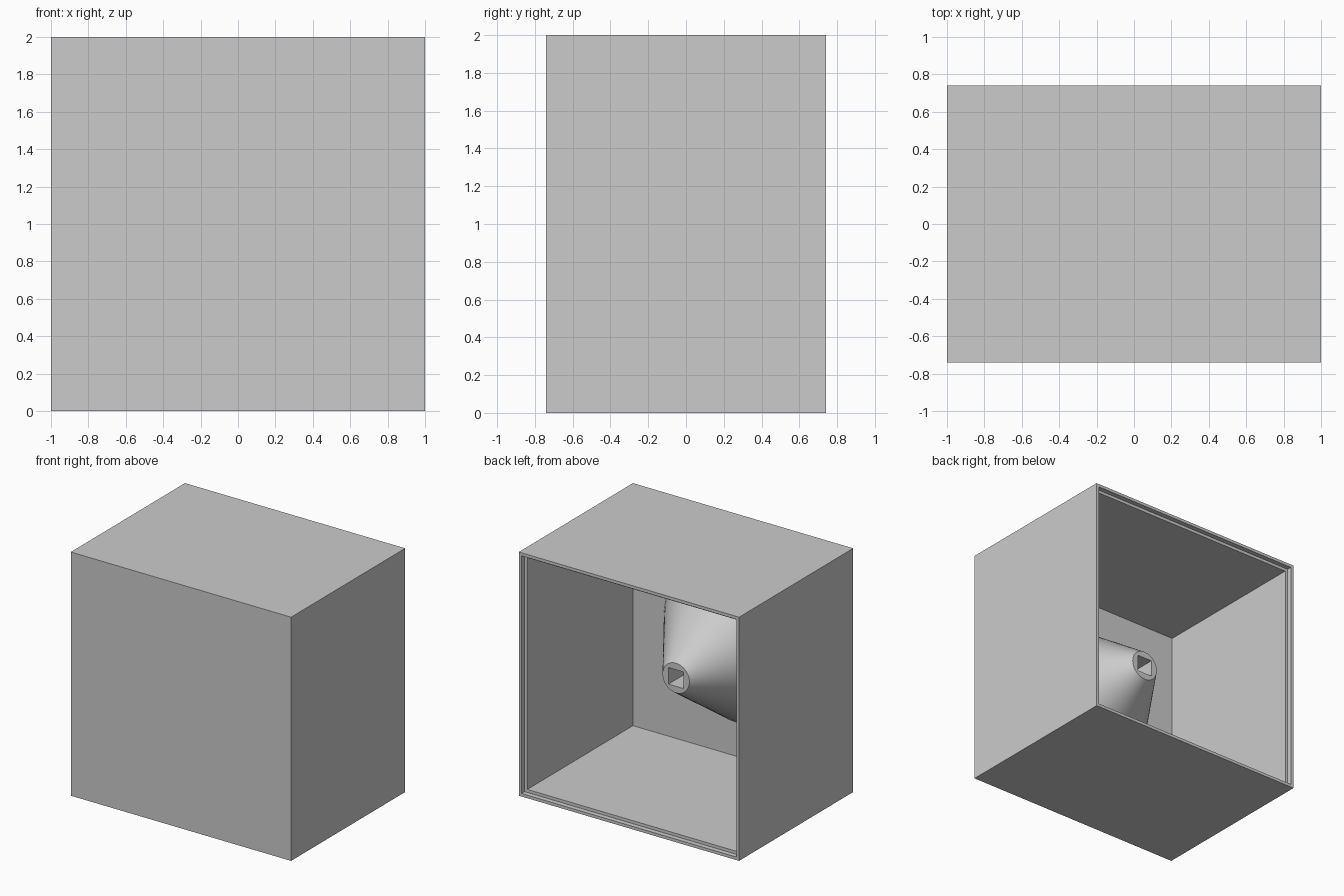
import bpy, bmesh
from math import radians
from mathutils import Matrix, Vector

cube = bpy.data.objects.get("Cube")
if cube:
    bpy.data.objects.remove(cube, do_unlink=True)

HALF_DEPTH = 0.74
WALL = 0.07
STEP = 0.035
TIP_Y = 0.13

grey = bpy.data.materials.new("plain grey")
grey.use_nodes = True
grey.diffuse_color = (0.6, 0.6, 0.6, 1)
grey.node_tree.nodes["Principled BSDF"].inputs["Base Color"].default_value = (0.6, 0.6, 0.6, 1)


def make_object(name, bm):
    bmesh.ops.recalc_face_normals(bm, faces=bm.faces)
    mesh = bpy.data.meshes.new(name)
    bm.to_mesh(mesh)
    bm.free()
    mesh.materials.append(grey)
    obj = bpy.data.objects.new(name, mesh)
    bpy.context.collection.objects.link(obj)
    return obj


def box_mesh(size, centre):
    bm = bmesh.new()
    bmesh.ops.create_cube(bm, size=1)
    bmesh.ops.scale(bm, vec=size, verts=bm.verts)
    bmesh.ops.translate(bm, vec=centre, verts=bm.verts)
    return bm


def sink(bm, face, thickness, y):
    """Inset a face, then push it inwards to depth y; return the new floor."""
    bmesh.ops.inset_region(bm, faces=[face], thickness=thickness)
    floor = bmesh.ops.extrude_discrete_faces(bm, faces=[face])["faces"][0]
    for v in floor.verts:
        v.co.y = y
    return floor


# Housing: open at the back, with a stepped rim
bm = box_mesh((2, 2 * HALF_DEPTH, 2), (0, 0, 1))
back = max(bm.faces, key=lambda f: f.calc_center_median().y)
ledge = sink(bm, back, STEP, HALF_DEPTH - 0.04)
sink(bm, ledge, WALL - STEP, WALL - HALF_DEPTH)
make_object("housing", bm)

# Tapered post on the inside of the front wall
bm = bmesh.new()
base_y = 0.03 - HALF_DEPTH
length = TIP_Y - base_y
place = Matrix.Translation(Vector((0, base_y + length / 2, 1))) @ Matrix.Rotation(radians(-90), 4, "X")
bmesh.ops.create_cone(bm, cap_ends=True, segments=96, radius1=0.698,
                      radius2=0.122, depth=length, matrix=place)
post = make_object("tapered_post", bm)

# Square socket in the end of the post
socket_depth = 0.5
cutter = make_object("socket_cutter", box_mesh(
    (0.136, 2 * socket_depth, 0.136), (0, TIP_Y, 1)))
cutter.hide_render = True
cutter.hide_viewport = True
cut = post.modifiers.new("socket", "BOOLEAN")
cut.operation = "DIFFERENCE"
cut.solver = "EXACT"
cut.object = cutter

# Smooth the taper, keep the edges sharp
bpy.ops.object.select_all(action="DESELECT")
post.select_set(True)
bpy.context.view_layer.objects.active = post
bpy.ops.object.shade_smooth_by_angle(angle=radians(30))
